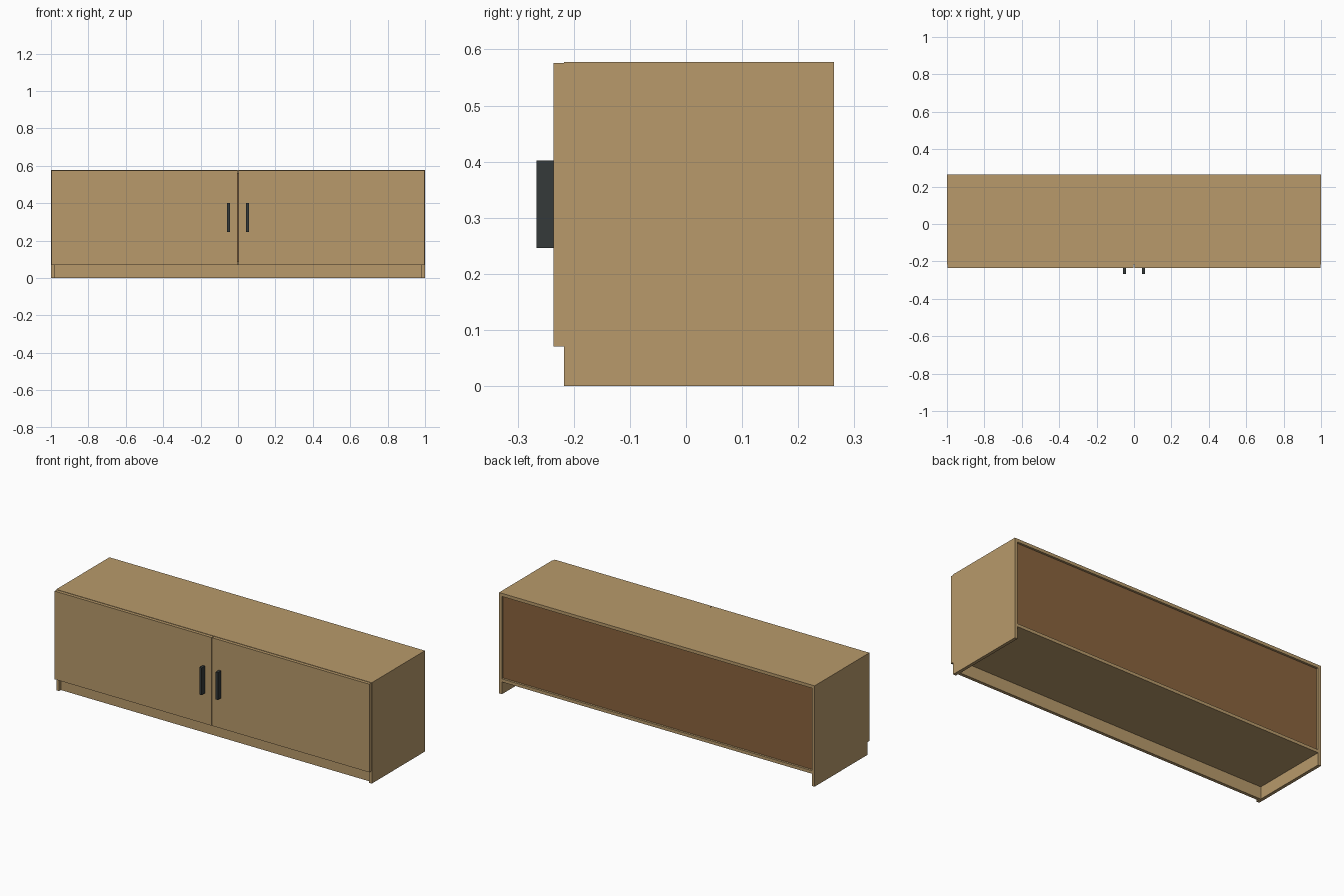
import bpy

if "Cube" in bpy.data.objects:
    bpy.data.objects.remove(bpy.data.objects["Cube"])


def material(name, rgb):
    m = bpy.data.materials.new(name)
    m.diffuse_color = (*rgb, 1)
    m.use_nodes = True
    m.node_tree.nodes["Principled BSDF"].inputs["Base Color"].default_value = m.diffuse_color
    return m


WOOD = material("light_wood", (0.479, 0.323, 0.147))
BACK = material("brown_board", (0.254, 0.127, 0.048))
DARK = material("dark_metal", (0.036, 0.042, 0.042))


def box(name, x, y, z, mat):
    """Box from (min, max) ranges on each axis."""
    bpy.ops.mesh.primitive_cube_add(size=1)
    o = bpy.context.object
    o.name = name
    for v in o.data.vertices:
        v.co = [r[0] if c < 0 else r[1] for c, r in zip(v.co, (x, y, z))]
    o.data.materials.append(mat)
    return o


T = 0.018                       # board thickness
FRONT, REAR, TOP, KICK = -0.217, 0.264, 0.578, 0.07
INNER = (-1 + T, 1 - T)

# Carcass: top, bottom, recessed back and plinth
box("top_panel", INNER, (FRONT, REAR), (TOP - T, TOP), WOOD)
box("bottom_panel", INNER, (FRONT, REAR), (KICK, KICK + T), WOOD)
box("back_panel", INNER, (REAR - 0.022, REAR - 0.012), (KICK + T, TOP - T), BACK)
box("plinth", INNER, (FRONT + 0.016, FRONT + 0.016 + T), (0, KICK), WOOD)

# Mirrored parts: sides, doors, handles
for side, s in (("left", -1), ("right", 1)):
    def span(a, b):
        return tuple(sorted((s * a, s * b)))
    box(side + "_side_panel", span(1 - T, 1), (FRONT, REAR), (0, TOP), WOOD)
    box(side + "_door", span(0.002, 0.998), (-0.236, FRONT - 0.0005), (0.071, 0.576), WOOD)
    box(side + "_handle", span(0.044, 0.059), (-0.266, -0.236), (0.246, 0.402), DARK)
